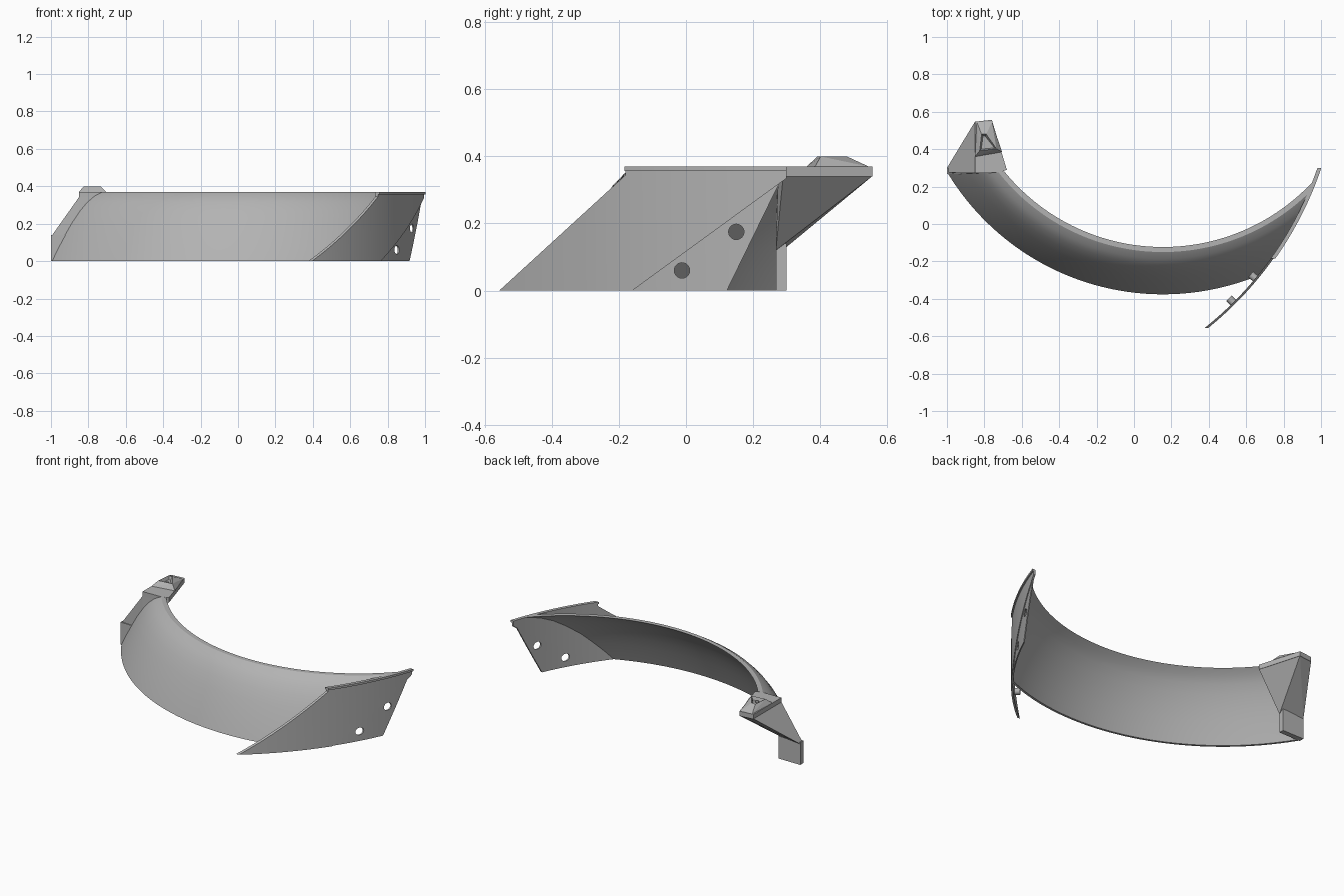
import bpy, bmesh, math
from mathutils import Vector

if "Cube" in bpy.data.objects:
    bpy.data.objects.remove(bpy.data.objects["Cube"], do_unlink=True)

grey = bpy.data.materials.new("plain grey")
grey.use_nodes = True
COLOUR = (0.45, 0.45, 0.45, 1)
grey.diffuse_color = COLOUR
grey.node_tree.nodes["Principled BSDF"].inputs["Base Color"].default_value = COLOUR

SHELL_C = Vector((0.155, 0.97))    # axis of the curved shell
PLATE_C = Vector((-0.78, 0.90))    # axis of the curved side plate
PLATE_R = 1.865
TOP = 0.37


def finish(name, bm, smooth=False):
    bmesh.ops.recalc_face_normals(bm, faces=bm.faces[:])
    mesh = bpy.data.meshes.new(name)
    bm.to_mesh(mesh)
    bm.free()
    mesh.materials.append(grey)
    ob = bpy.data.objects.new(name, mesh)
    bpy.context.collection.objects.link(ob)
    if smooth:
        smooth_shade(ob)
    return ob


def select_only(ob):
    bpy.ops.object.select_all(action='DESELECT')
    ob.select_set(True)
    bpy.context.view_layer.objects.active = ob


def smooth_shade(ob):
    select_only(ob)
    bpy.ops.object.shade_smooth_by_angle(angle=math.radians(30))


def sweep(name, rings):
    """Skin closed cross-sections into a solid with capped ends."""
    bm = bmesh.new()
    loops = [[bm.verts.new(p) for p in ring] for ring in rings]
    n = len(loops[0])
    for a, b in zip(loops, loops[1:]):
        for i in range(n):
            j = (i + 1) % n
            bm.faces.new((a[i], a[j], b[j], b[i]))
    bm.faces.new(loops[0])
    bm.faces.new(loops[-1])
    return finish(name, bm, True)


def convex(name, points):
    bm = bmesh.new()
    for p in points:
        bm.verts.new(p)
    bmesh.ops.convex_hull(bm, input=bm.verts[:])
    bmesh.ops.dissolve_limit(bm, angle_limit=0.02, verts=bm.verts[:], edges=bm.edges[:])
    return finish(name, bm)


def rod(name, centre, axis, radius, length):
    bm = bmesh.new()
    turn = Vector(axis).to_track_quat('Z', 'Y').to_matrix().to_4x4()
    turn.translation = centre
    bmesh.ops.create_cone(bm, cap_ends=True, segments=24, radius1=radius,
                          radius2=radius, depth=length, matrix=turn)
    return finish(name, bm, True)


def boolean(ob, cutter, operation):
    mod = ob.modifiers.new("cut", 'BOOLEAN')
    mod.object, mod.operation, mod.solver = cutter, operation, 'EXACT'
    select_only(ob)
    bpy.ops.object.modifier_apply(modifier=mod.name)
    bpy.data.objects.remove(cutter, do_unlink=True)


def side_prism(outline):
    """Side outline (y, z) extruded across x, used as a cutter."""
    bm = bmesh.new()
    ends = [[bm.verts.new((x, y, z)) for y, z in outline] for x in (0.2, 1.3)]
    n = len(outline)
    for i in range(n):
        j = (i + 1) % n
        bm.faces.new((ends[0][i], ends[0][j], ends[1][j], ends[1][i]))
    for e in ends:
        bm.faces.new(e)
    ob = finish("cutter", bm)
    ob.hide_render = True
    return ob


# Curved shell: outer skin upward, flat rim, inner skin down
profile = [(1.346, 0), (1.32, 0.065), (1.288, 0.135), (1.255, 0.205), (1.219, 0.27),
           (1.187, 0.315), (1.155, 0.348), (1.12, TOP), (1.093, TOP), (1.13, 0.343),
           (1.165, 0.305), (1.2, 0.255), (1.24, 0.19), (1.273, 0.125), (1.305, 0.06),
           (1.332, 0)]


def shell_span(r):
    """Angles at which a ring meets the bracket plane and the side plate."""
    start = -math.pi - math.asin((0.28 - SHELL_C.y) / r)
    lo, hi = -math.pi / 2, 0.0
    for _ in range(40):
        mid = (lo + hi) / 2
        p = SHELL_C + Vector((math.cos(mid), math.sin(mid))) * r
        lo, hi = (mid, hi) if (p - PLATE_C).length < PLATE_R else (lo, mid)
    return start, lo


STEPS = 72
rings = []
for k in range(STEPS + 1):
    ring = []
    for r, z in profile:
        a, b = shell_span(r)
        t = a + (b - a) * k / STEPS
        ring.append((SHELL_C.x + r * math.cos(t), SHELL_C.y + r * math.sin(t), z))
    rings.append(ring)
sweep("curved_shell", rings)


# Side plate: curved bands trimmed to their side outlines
def curved_panel(name, r_in, r_out, outline):
    bands = []
    for k in range(61):
        t = math.radians(-55 + 45 * k / 60)
        c, s = math.cos(t), math.sin(t)
        bands.append([(PLATE_C.x + r * c, PLATE_C.y + r * s, z)
                      for r, z in ((r_in, -0.1), (r_out, -0.1), (r_out, 0.5), (r_in, 0.5))])
    ob = sweep(name, bands)
    boolean(ob, side_prism(outline), 'INTERSECT')
    return ob


upper = curved_panel("side_plate_upper", 1.86, 1.872,
                     [(-0.557, 0), (-0.16, 0), (0.3, 0.335), (0.3, TOP),
                      (-0.18, TOP), (-0.18, 0.345)])
lower = curved_panel("side_plate_lower", 1.86, 1.867,
                     [(-0.165, 0), (0.122, 0), (0.283, 0.33), (0.283, 0.335)])
for y, z in ((-0.012, 0.06), (0.15, 0.175)):
    hole = rod("hole_cutter", (0.88, y, z), (1, 0, 0), 0.023, 0.5)
    hole.hide_render = True
    boolean(lower, hole, 'DIFFERENCE')
flange = curved_panel("side_plate_flange", 1.86, 1.88,
                      [(-0.184, 0.357), (0.3, 0.357), (0.3, TOP), (-0.184, TOP)])
for ob in (upper, lower, flange):
    smooth_shade(ob)

# Locating pegs on the inner face of the plate
for i, (angle, z) in enumerate(((-45.2, 0.06), (-39.8, 0.19))):
    d = Vector((math.cos(math.radians(angle)), math.sin(math.radians(angle)), 0))
    centre = PLATE_C.to_3d() + d * 1.845 + Vector((0, 0, z))
    rod(f"locating_peg_{i + 1}", centre, d, 0.02, 0.036)

# Mounting bracket: leg, gusset and top plate
convex("bracket_leg", [(x, y, z) for x in (-1, -0.85) for y in (0.268, 0.3)
                       for z in (0, 0.14)])
top_outline = [(-0.85, 0.272), (-0.72, 0.275), (-0.68, 0.29), (-0.76, 0.557), (-0.85, 0.547)]
convex("bracket_gusset",
       [(-1, 0.275, 0.13), (-1, 0.3, 0.13), (-0.85, 0.268, 0.12), (-0.85, 0.3, 0.165)]
       + [(x, y, 0.342) for x, y in top_outline])
convex("bracket_top", [(x, y, z) for x, y in top_outline for z in (0.34, TOP)])

# Raised wedge with a recessed triangle and a small stud
wedge = convex("bracket_wedge",
               [(-0.85, 0.36, TOP), (-0.705, 0.385, TOP), (-0.76, 0.545, TOP), (-0.84, 0.545, TOP),
                (-0.825, 0.392, 0.4), (-0.735, 0.402, 0.4), (-0.79, 0.48, 0.4), (-0.815, 0.48, 0.4)])
bm = bmesh.new()
bm.from_mesh(wedge.data)
bm.normal_update()
crown = max(bm.faces, key=lambda f: f.calc_center_median().z)
bmesh.ops.inset_individual(bm, faces=[crown], thickness=0.012, depth=-0.02)
bm.to_mesh(wedge.data)
bm.free()
rod("wedge_stud", (-0.787, 0.423, 0.382), (0, 0, 1), 0.01, 0.012)
